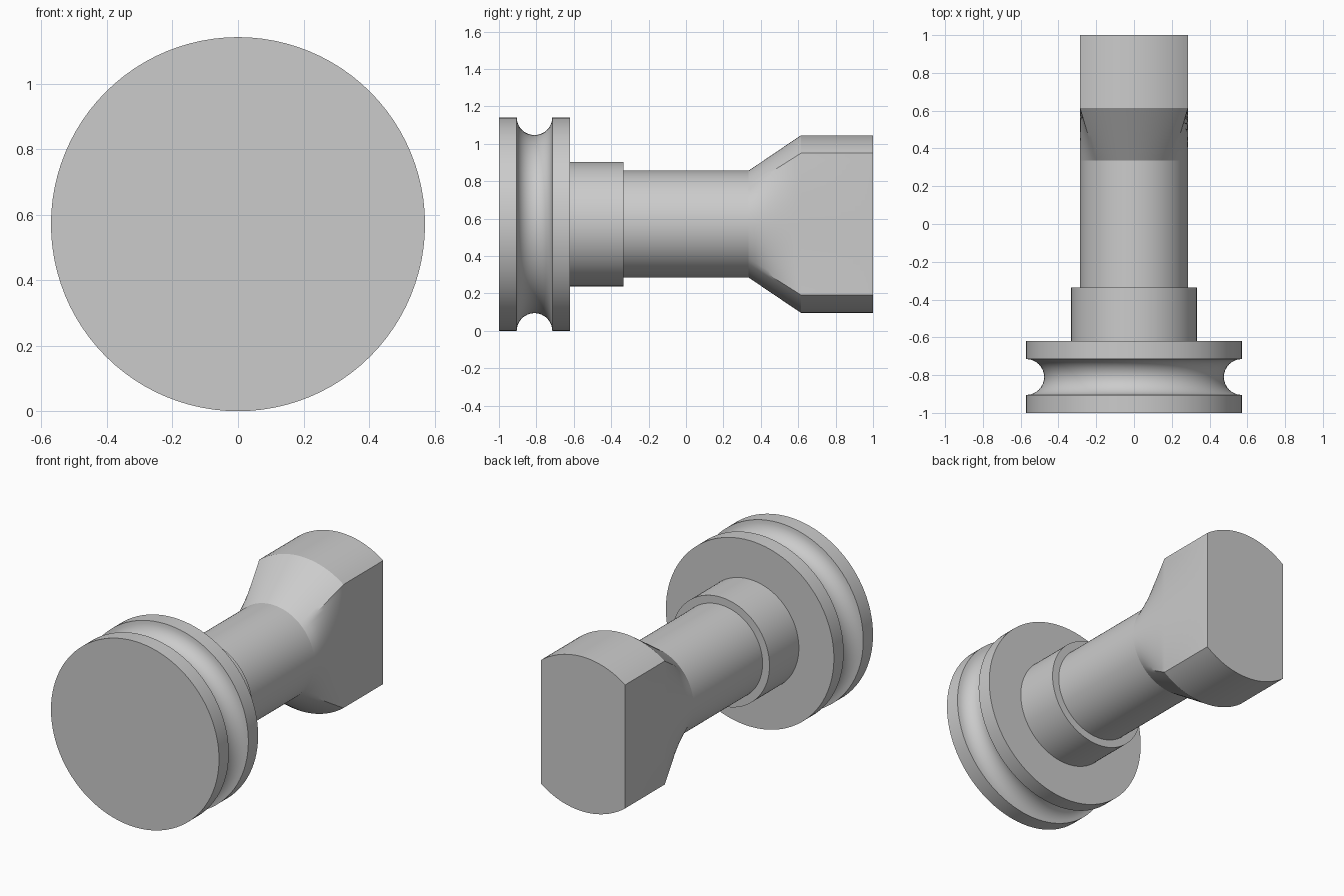
import bpy, bmesh
from math import sin, cos, pi, radians, acos, sqrt

cube = bpy.data.objects.get("Cube")
if cube:
    bpy.data.objects.remove(cube, do_unlink=True)

AXIS_Z = 0.571      # height of the turning axis
SHAFT_R = 0.286
HEAD_R = 0.475
STEPS = 24          # segments per quarter turn

grey = bpy.data.materials.new("plain_grey")
grey.use_nodes = True
grey.diffuse_color = (0.6, 0.6, 0.6, 1)
grey.node_tree.nodes["Principled BSDF"].inputs["Base Color"].default_value = (0.6, 0.6, 0.6, 1)


def circle(r):
    """Round section, starting at -45 degrees."""
    angles = [-pi / 4 + pi / 2 * i / STEPS for i in range(4 * STEPS)]
    return [(r * cos(a), r * sin(a)) for a in angles]


def flatted(r, half_width):
    """Round section with its two sides cut flat."""
    corner = acos(half_width / r)
    h = sqrt(r * r - half_width ** 2)
    side = [(half_width, h * (2 * i / STEPS - 1)) for i in range(STEPS)]
    arc = []
    for i in range(STEPS):
        a = corner + (pi - 2 * corner) * i / STEPS
        arc.append((r * cos(a), r * sin(a)))
    half = side + arc
    return half + [(-x, -z) for x, z in half]


def blend(a, b, t):
    return [(p[0] + (q[0] - p[0]) * t, p[1] + (q[1] - p[1]) * t) for p, q in zip(a, b)]


def loft(name, stations, cap_front=False, cap_back=False):
    """Skin a list of (y, section) stations along the axis."""
    bm = bmesh.new()
    rings = [[bm.verts.new((x, y, z + AXIS_Z)) for x, z in sec] for y, sec in stations]
    for a, b in zip(rings, rings[1:]):
        for i in range(len(a)):
            j = (i + 1) % len(a)
            bm.faces.new((a[j], a[i], b[i], b[j]))
    if cap_front:
        bm.faces.new(rings[0])
    if cap_back:
        bm.faces.new(rings[-1][::-1])
    bmesh.ops.recalc_face_normals(bm, faces=bm.faces)
    mesh = bpy.data.meshes.new(name)
    bm.to_mesh(mesh)
    bm.free()
    mesh.materials.append(grey)
    obj = bpy.data.objects.new(name, mesh)
    bpy.context.collection.objects.link(obj)
    bpy.ops.object.select_all(action='DESELECT')
    obj.select_set(True)
    bpy.context.view_layer.objects.active = obj
    bpy.ops.object.shade_smooth_by_angle(angle=radians(28))
    return obj


# Turned body: grooved flange, collar and shaft
FLANGE_R, GROOVE_Y, GROOVE_R = 0.571, -0.81, 0.095
profile = [(-1, FLANGE_R)]
for i in range(17):
    a = pi * i / 16
    profile.append((GROOVE_Y - GROOVE_R * cos(a), FLANGE_R - GROOVE_R * sin(a)))
profile += [(-0.62, FLANGE_R), (-0.62, 0.333), (-0.335, 0.333),
            (-0.335, SHAFT_R), (0.335, SHAFT_R)]
loft("flange_and_shaft", [(y, circle(r)) for y, r in profile], cap_front=True)

# Flat-sided head: widens from the round shaft, then runs straight to the end
round_sec, flat_sec = circle(SHAFT_R), flatted(HEAD_R, SHAFT_R)
flare = [(0.335 + 0.28 * i / 8, blend(round_sec, flat_sec, i / 8)) for i in range(9)]
loft("flat_head", flare + [(1, flat_sec)], cap_back=True)
